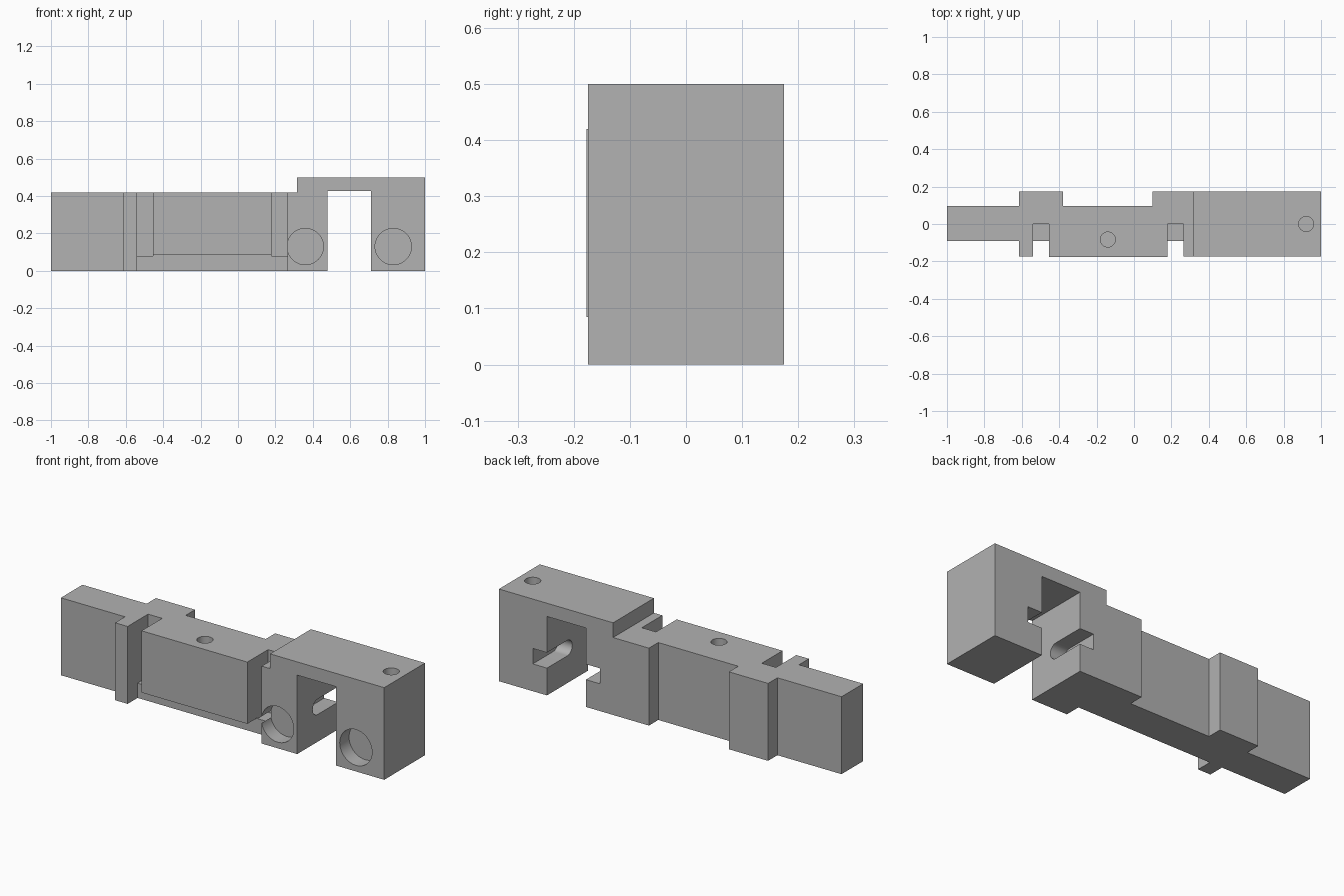
import bpy, bmesh, math

cube = bpy.data.objects.get("Cube")
if cube:
    bpy.data.objects.remove(cube)

grey = bpy.data.materials.new("plain_grey")
grey.use_nodes = True
grey.diffuse_color = (0.445, 0.445, 0.445, 1)
grey.node_tree.nodes["Principled BSDF"].inputs["Base Color"].default_value = grey.diffuse_color


def prism(name, profile, axis, lo, hi):
    """Extrude a 2D profile along an axis; profile uses the other two axes in order."""
    def place(p):
        co = list(p)
        co.insert("xyz".index(axis), lo)
        return co
    bm = bmesh.new()
    face = bm.faces.new([bm.verts.new(place(p)) for p in profile])
    ext = bmesh.ops.extrude_face_region(bm, geom=[face])
    moved = [v for v in ext["geom"] if isinstance(v, bmesh.types.BMVert)]
    step = [0, 0, 0]
    step["xyz".index(axis)] = hi - lo
    bmesh.ops.translate(bm, verts=moved, vec=step)
    bmesh.ops.recalc_face_normals(bm, faces=bm.faces)
    mesh = bpy.data.meshes.new(name)
    bm.to_mesh(mesh)
    bm.free()
    mesh.materials.append(grey)
    obj = bpy.data.objects.new(name, mesh)
    bpy.context.collection.objects.link(obj)
    return obj


def box(name, x0, x1, y0, y1, z0, z1):
    return prism(name, [(x0, y0), (x1, y0), (x1, y1), (x0, y1)], "z", z0, z1)


def arc(cx, cy, r, start, end, n):
    angles = [math.radians(start + (end - start) * i / n) for i in range(n + 1)]
    return [(cx + r * math.cos(a), cy + r * math.sin(a)) for a in angles]


def circle(cx, cy, r):
    return arc(cx, cy, r, 0, 360, 48)[:-1]


def combine(target, other, operation):
    mod = target.modifiers.new(operation.lower(), "BOOLEAN")
    mod.operation = operation
    mod.solver = "EXACT"
    mod.object = other
    bpy.context.view_layer.objects.active = target
    bpy.ops.object.modifier_apply(modifier=mod.name)
    bpy.data.objects.remove(other)


FRONT, BACK, TOP = -0.175, 0.175, 0.42

# Long rail with side steps, drawn in plan
body = prism("mounting_rail", [
    (-1, -0.09), (-0.615, -0.09), (-0.615, FRONT), (-0.54, FRONT), (-0.54, -0.09),
    (0.265, -0.09), (0.265, BACK), (0.1, BACK), (0.1, 0.095), (-0.38, 0.095),
    (-0.38, BACK), (-0.615, BACK), (-0.615, 0.095), (-1, 0.095)], "z", 0, TOP)

# Raised front block between the two vertical slots
combine(body, box("front_block", -0.455, 0.18, -0.177, -0.05, 0.085, TOP), "UNION")

# Vertical slots
for x0, x1 in ((-0.54, -0.455), (0.18, 0.265)):
    combine(body, box("slot_cutter", x0, x1, -0.3, 0, 0.08, 0.6), "DIFFERENCE")

# Arched end bracket, drawn in elevation
bracket = prism("arched_bracket", [
    (0.265, 0), (0.478, 0), (0.478, 0.428), (0.712, 0.428), (0.712, 0), (1, 0),
    (1, 0.5), (0.315, 0.5), (0.315, TOP), (0.265, TOP)], "y", FRONT, BACK)

# Round-ended groove open to the back, cut into both inner faces of the arch
groove = arc(0, 0.19, 0.042, 90, 270, 24) + [(0.3, 0.148), (0.3, 0.232)]
combine(bracket, prism("groove_cutter", groove, "x", 0.395, 0.797), "DIFFERENCE")

# Round front recesses
for x in (0.36, 0.83):
    combine(bracket, prism("recess_cutter", circle(x, 0.13, 0.097), "y", -0.3, -0.095), "DIFFERENCE")

# Blind holes in the top
for part, x, y, top in ((body, -0.14, -0.083, TOP), (bracket, 0.92, 0, 0.5)):
    combine(part, prism("hole_cutter", circle(x, y, 0.04), "z", top - 0.17, 0.7), "DIFFERENCE")

# Smooth the round walls, keep machined edges crisp
for part in (body, bracket):
    bpy.ops.object.select_all(action="DESELECT")
    part.select_set(True)
    bpy.context.view_layer.objects.active = part
    bpy.ops.object.shade_smooth_by_angle(angle=math.radians(30))
